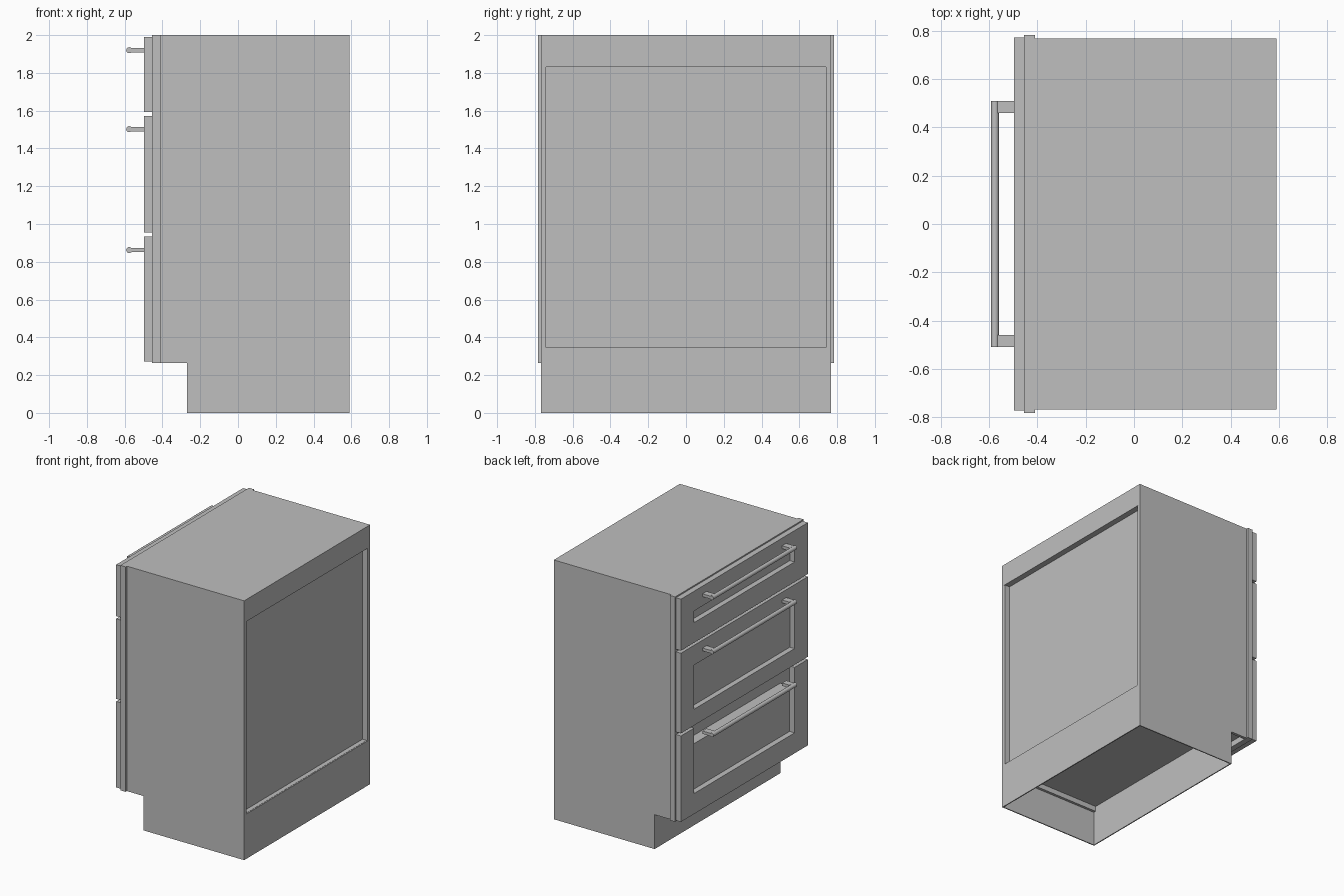
import bpy, bmesh, math

cube = bpy.data.objects.get("Cube")
if cube:
    bpy.data.objects.remove(cube, do_unlink=True)

grey = bpy.data.materials.new("light_grey")
grey.use_nodes = True
GREY = (0.52, 0.52, 0.52, 1)
grey.diffuse_color = GREY
grey.node_tree.nodes["Principled BSDF"].inputs["Base Color"].default_value = GREY


def finish(name, bm):
    bmesh.ops.recalc_face_normals(bm, faces=bm.faces)
    mesh = bpy.data.meshes.new(name)
    bm.to_mesh(mesh)
    bm.free()
    mesh.materials.append(grey)
    obj = bpy.data.objects.new(name, mesh)
    bpy.context.collection.objects.link(obj)
    return obj


def add_box(bm, x, y, z):
    """Add a box given (low, high) bounds on each axis."""
    verts = bmesh.ops.create_cube(bm, size=1)["verts"]
    for v in verts:
        v.co = [b[0] if c < 0 else b[1] for c, b in zip(v.co, (x, y, z))]


def boxes(name, *bounds):
    bm = bmesh.new()
    for b in bounds:
        add_box(bm, *b)
    return finish(name, bm)


def prism(name, profile, y0, y1):
    """Extrude an (x, z) outline along y."""
    bm = bmesh.new()
    face = bm.faces.new([bm.verts.new((x, y0, z)) for x, z in profile])
    new = bmesh.ops.extrude_face_region(bm, geom=[face])["geom"]
    for v in new:
        if isinstance(v, bmesh.types.BMVert):
            v.co.y = y1
    return finish(name, bm)


# Main dimensions
HALF, BACK, TOP = 0.768, 0.59, 2.0
FRAME_BACK, FRAME_FRONT, DRAWER_FRONT = -0.41, -0.455, -0.498
KICK_X, KICK_Z, FLOOR_Z = -0.27, 0.265, 0.31
INNER = 0.74

# Carcass sides with toe-kick notch, plus inner cleats
outline = [(BACK, 0), (BACK, TOP), (FRAME_BACK, TOP), (FRAME_BACK, KICK_Z),
           (KICK_X, KICK_Z), (KICK_X, 0)]
for label, s in (("left", 1), ("right", -1)):
    prism(label + "_side_panel", outline, s * (HALF - 0.008), s * HALF)
    lo, hi = sorted((s * INNER, s * (HALF - 0.004)))
    boxes(label + "_side_lining",
          ((FRAME_BACK, BACK - 0.001), (lo, hi), (KICK_Z + 0.005, TOP - 0.02)))

# Horizontal panels and toe kick
boxes("top_panel", ((FRAME_BACK, BACK), (-HALF, HALF), (TOP - 0.04, TOP)))
boxes("floor_panel", ((FRAME_BACK, BACK - 0.01), (-INNER, INNER), (FLOOR_Z, FLOOR_Z + 0.035)))
boxes("toe_kick", ((KICK_X, KICK_X + 0.008), (-HALF, HALF), (0, FLOOR_Z)))

# Back: flush rails around a recessed panel
boxes("back_rails",
      ((BACK - 0.008, BACK), (-HALF, HALF), (0, 0.345)),
      ((BACK - 0.045, BACK), (-HALF, HALF), (1.83, TOP)))
boxes("back_panel", ((BACK - 0.06, BACK - 0.045), (-INNER, INNER), (FLOOR_Z, 1.9)))

# Face frame
FW = 0.783
boxes("face_frame",
      ((FRAME_FRONT, FRAME_BACK), (INNER - 0.04, FW), (KICK_Z, TOP)),
      ((FRAME_FRONT, FRAME_BACK), (-FW, 0.04 - INNER), (KICK_Z, TOP)),
      *[((FRAME_FRONT, FRAME_BACK), (-INNER, INNER), z)
        for z in ((KICK_Z, FLOOR_Z + 0.035), (1.94, TOP))])
boxes("drawer_box_faces", ((-0.375, -0.36), (-INNER, INNER), (FLOOR_Z, 1.96)))


# Drawer fronts: stiles, rails and a deep-set centre panel
def drawer_front(name, z0, z1, low, high, open_top=False):
    w, inner = 0.773, 0.612
    x = (DRAWER_FRONT, FRAME_FRONT)
    parts = [(x, (inner, w), (z0, z1)), (x, (-w, -inner), (z0, z1)),
             (x, (-inner, inner), (z0, low))]
    if open_top:
        parts.append(((FRAME_FRONT, -0.375), (-inner, inner), (low - 0.02, high)))
    else:
        parts.append((x, (-inner, inner), (high, z1)))
        parts.append(((FRAME_FRONT - 0.002, FRAME_FRONT + 0.012),
                      (-inner - 0.02, inner + 0.02), (low - 0.02, high + 0.02)))
    boxes(name, *parts)


# Bar handle: round bar on two flat posts
def handle(name, z):
    bm = bmesh.new()
    ring = bmesh.ops.create_cone(bm, cap_ends=True, segments=16, radius1=0.016,
                                 radius2=0.016, depth=1.02)["verts"]
    for v in ring:
        a, b, c = v.co
        v.co = (a - 0.576, c, b + z)
    for s in (1, -1):
        add_box(bm, (-0.576, DRAWER_FRONT), sorted((s * 0.46, s * 0.51)),
                (z - 0.011, z + 0.011))
    obj = finish(name, bm)
    bpy.context.view_layer.objects.active = obj
    obj.select_set(True)
    bpy.ops.object.shade_smooth_by_angle(angle=math.radians(35))
    obj.select_set(False)


drawer_front("top_drawer_front", 1.593, 1.99, 1.748, 1.838)
drawer_front("middle_drawer_front", 0.955, 1.573, 1.08, 1.42)
drawer_front("bottom_drawer_front", 0.272, 0.935, 0.43, 0.78, open_top=True)
for label, z in (("top", 1.92), ("middle", 1.502), ("bottom", 0.862)):
    handle(label + "_drawer_handle", z)
